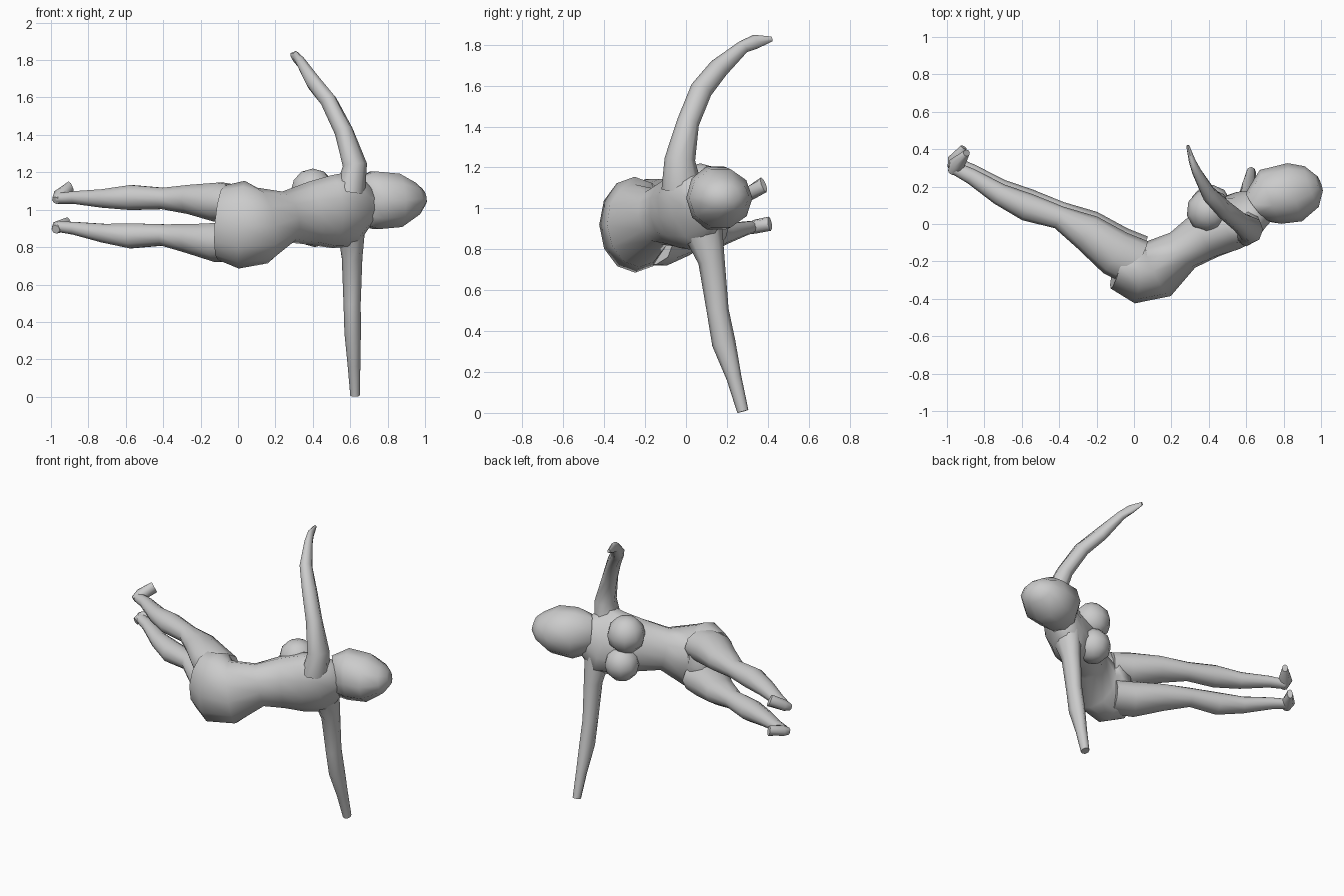
import bpy, math
from mathutils import Vector


def loft(name, secs, hint=(0, 0, 1), n=10):
    """Tube through sections (x, y, z, depth, width[, roll]); width follows hint."""
    pts = [Vector(s[:3]) for s in secs]
    verts, faces = [], []
    for i, s in enumerate(secs):
        t = (pts[min(i + 1, len(pts) - 1)] - pts[max(i - 1, 0)]).normalized()
        h = Vector(hint)
        v = (h - t * h.dot(t)).normalized()
        u = v.cross(t)
        roll = math.radians(s[5]) if len(s) > 5 else 0
        for k in range(n):
            a = 2 * math.pi * k / n
            p, q = s[3] * math.cos(a), s[4] * math.sin(a)
            verts.append(pts[i] + u * (p * math.cos(roll) - q * math.sin(roll))
                         + v * (p * math.sin(roll) + q * math.cos(roll)))
    for i in range(len(secs) - 1):
        for k in range(n):
            j = (k + 1) % n
            faces.append((i * n + k, i * n + j, (i + 1) * n + j, (i + 1) * n + k))
    faces.append(tuple(reversed(range(n))))
    faces.append(tuple((len(secs) - 1) * n + k for k in range(n)))
    me = bpy.data.meshes.new(name)
    me.from_pydata(verts, [], faces)
    ob = bpy.data.objects.new(name, me)
    bpy.context.collection.objects.link(ob)
    smooth(ob)
    return ob


def smooth(ob):
    bpy.ops.object.select_all(action='DESELECT')
    ob.select_set(True)
    bpy.context.view_layer.objects.active = ob
    bpy.ops.object.mode_set(mode='EDIT')
    bpy.ops.mesh.select_all(action='SELECT')
    bpy.ops.mesh.normals_make_consistent(inside=False)
    bpy.ops.object.mode_set(mode='OBJECT')
    bpy.ops.object.shade_smooth_by_angle(angle=math.radians(65))


# torso: hips, waist, ribs, shoulders, neck
loft("torso", [
    (-0.09, -0.22, 0.93, 0.13, 0.20), (0.02, -0.25, 0.92, 0.175, 0.235),
    (0.13, -0.24, 0.915, 0.16, 0.205), (0.26, -0.14, 0.96, 0.115, 0.14),
    (0.38, -0.06, 0.98, 0.135, 0.17, 6), (0.50, 0.00, 0.99, 0.15, 0.20, 12),
    (0.60, 0.04, 1.0, 0.125, 0.22, 20), (0.66, 0.08, 1.03, 0.10, 0.15, 20),
    (0.74, 0.12, 1.05, 0.07, 0.08)], n=12)

# head with hair mass
loft("head", [
    (0.66, 0.09, 1.04, 0.10, 0.13), (0.73, 0.145, 1.05, 0.155, 0.162),
    (0.86, 0.17, 1.05, 0.16, 0.15), (0.95, 0.20, 1.06, 0.115, 0.09),
    (0.99, 0.215, 1.07, 0.05, 0.045)])

# chest
for side, c, r in (("upper", (0.40, 0.07, 1.10), 0.12), ("lower", (0.41, 0.10, 0.91), 0.11)):
    bpy.ops.mesh.primitive_uv_sphere_add(segments=10, ring_count=6, radius=r, location=c)
    ob = bpy.context.object
    ob.name = side + "_breast"
    ob.rotation_euler = (0, 0, math.radians(30))
    smooth(ob)

# arms: shoulder to fingertips
loft("raised_arm", [
    (0.60, -0.02, 1.10, 0.10, 0.08), (0.625, -0.03, 1.24, 0.075, 0.065),
    (0.565, 0.01, 1.42, 0.055, 0.05), (0.485, 0.075, 1.58, 0.055, 0.045),
    (0.40, 0.16, 1.685, 0.05, 0.04), (0.335, 0.28, 1.79, 0.032, 0.026),
    (0.31, 0.34, 1.815, 0.035, 0.018), (0.287, 0.42, 1.828, 0.012, 0.008)],
    hint=(1, 0, 0), n=8)
loft("supporting_arm", [
    (0.605, 0.08, 0.90, 0.10, 0.075), (0.61, 0.125, 0.74, 0.065, 0.055),
    (0.61, 0.155, 0.50, 0.054, 0.046), (0.613, 0.185, 0.34, 0.058, 0.044),
    (0.62, 0.235, 0.17, 0.037, 0.034), (0.626, 0.278, 0.007, 0.028, 0.026)],
    hint=(1, 0, 0), n=8)

# legs: shared profile (x, y, depth, width) with a height path per leg
profile = [(0.02, -0.21, 0.13, 0.10), (-0.10, -0.155, 0.125, 0.11), (-0.25, -0.045, 0.10, 0.082),
           (-0.40, 0.035, 0.062, 0.06), (-0.57, 0.09, 0.075, 0.07),
           (-0.72, 0.16, 0.058, 0.052), (-0.87, 0.255, 0.042, 0.036), (-0.96, 0.30, 0.035, 0.03)]
legs = {"upper": (0.0, [1.03, 1.04, 1.055, 1.06, 1.065, 1.06, 1.065, 1.06]),
        "lower": (0.025, [0.82, 0.825, 0.845, 0.865, 0.86, 0.875, 0.9, 0.91])}
for side, (dy, zs) in legs.items():
    loft(side + "_leg", [(x, y + dy, z, a, b) for (x, y, a, b), z in zip(profile, zs)], n=10)

# feet: heel to toes
loft("upper_foot", [(-0.975, 0.275, 1.05, 0.022, 0.022), (-0.95, 0.315, 1.075, 0.045, 0.036),
                    (-0.895, 0.38, 1.115, 0.018, 0.04)], n=8)
loft("lower_foot", [(-0.975, 0.295, 0.895, 0.024, 0.024), (-0.955, 0.335, 0.91, 0.045, 0.034),
                    (-0.91, 0.41, 0.925, 0.018, 0.035)], n=8)
